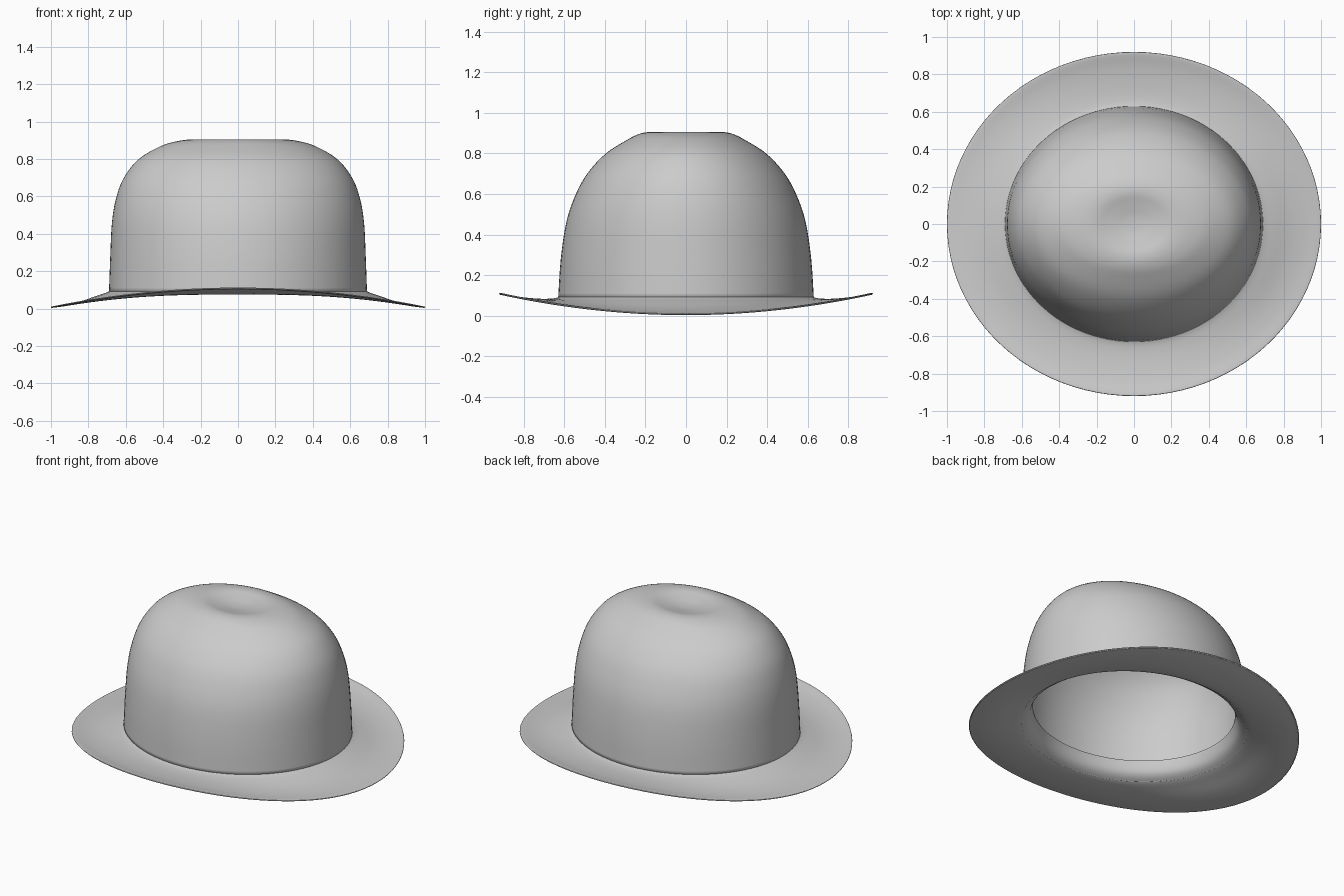
import bpy, bmesh, math

if "Cube" in bpy.data.objects:
    bpy.data.objects.remove(bpy.data.objects["Cube"])

SEGMENTS = 96


def smooth_rings(rings, steps):
    """Catmull-Rom interpolation through the profile rings."""
    pts = [rings[0]] + rings + [rings[-1]]
    out = []
    for i in range(1, len(pts) - 2):
        p0, p1, p2, p3 = pts[i - 1:i + 3]
        for k in range(steps):
            t = k / steps
            out.append([0.5 * (2 * b + (c - a) * t + (2 * a - 5 * b + 4 * c - d) * t ** 2
                               + (3 * b - a - 3 * c + d) * t ** 3)
                        for a, b, c, d in zip(p0, p1, p2, p3)])
    out.append(rings[-1])
    return out


def loft(name, rings, thickness, cap_z=None):
    """Elliptical rings: (x radius, y radius, z at sides, z at front/back)."""
    bm = bmesh.new()
    loops = []
    for a, b, zx, zy in smooth_rings(rings, 5):
        loop = []
        for i in range(SEGMENTS):
            t = 2 * math.pi * i / SEGMENTS
            c, s = math.cos(t), math.sin(t)
            loop.append(bm.verts.new((a * c, b * s, zx * c * c + zy * s * s)))
        loops.append(loop)
    for lo, hi in zip(loops, loops[1:]):
        for i in range(SEGMENTS):
            j = (i + 1) % SEGMENTS
            bm.faces.new((lo[i], lo[j], hi[j], hi[i]))
    if cap_z is not None:
        tip = bm.verts.new((0, 0, cap_z))
        for i in range(SEGMENTS):
            bm.faces.new((loops[-1][i], loops[-1][(i + 1) % SEGMENTS], tip))
    mesh = bpy.data.meshes.new(name)
    bm.to_mesh(mesh)
    bm.free()
    obj = bpy.data.objects.new(name, mesh)
    bpy.context.collection.objects.link(obj)
    solid = obj.modifiers.new("thickness", 'SOLIDIFY')
    solid.thickness = thickness
    solid.offset = -1
    bpy.ops.object.select_all(action='DESELECT')
    obj.select_set(True)
    bpy.context.view_layer.objects.active = obj
    bpy.ops.object.shade_smooth_by_angle(angle=math.radians(40))
    return obj


# Crown: domed, with a shallow dent in the top
crown_profile = [(0.69, 0.63, 0.085), (0.683, 0.617, 0.28), (0.674, 0.59, 0.46),
                 (0.652, 0.547, 0.59), (0.61, 0.487, 0.70), (0.53, 0.395, 0.80),
                 (0.41, 0.285, 0.87), (0.31, 0.225, 0.898), (0.22, 0.17, 0.905),
                 (0.14, 0.11, 0.893), (0.06, 0.05, 0.881), (0.01, 0.01, 0.878)]
loft("crown", [(a, b, z, z) for a, b, z in crown_profile], 0.008, cap_z=0.878)

# Brim: dips at the sides, lifts at front and back, and turns up inside the crown
loft("brim", [(0.996, 0.916, 0.004, 0.104), (1.0, 0.92, 0.009, 0.110),
              (0.988, 0.908, 0.013, 0.112), (0.92, 0.845, 0.022, 0.098),
              (0.84, 0.77, 0.040, 0.088), (0.76, 0.69, 0.067, 0.084),
              (0.69, 0.63, 0.092, 0.092), (0.645, 0.585, 0.125, 0.125),
              (0.622, 0.566, 0.19, 0.19)], 0.008)
